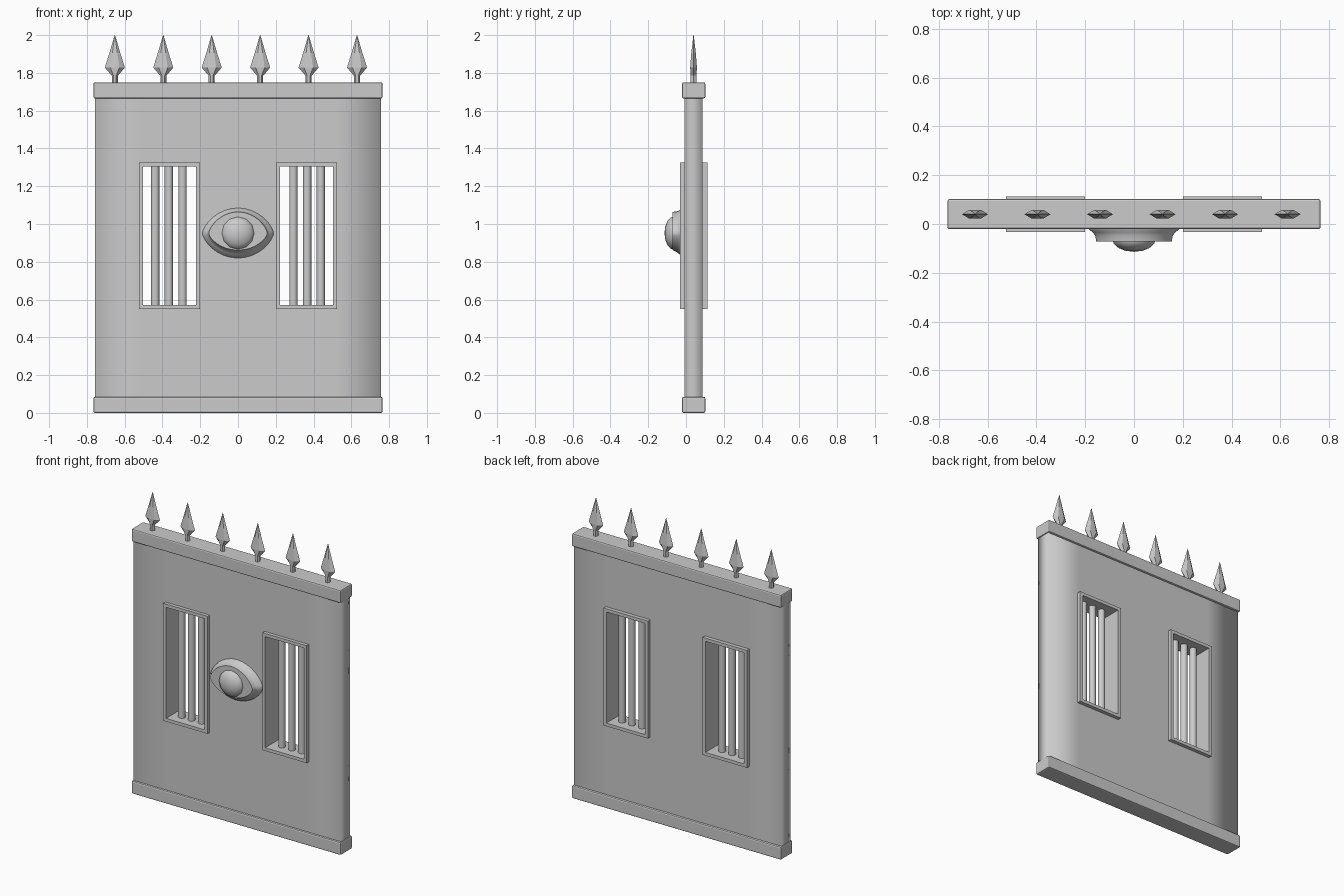
import bpy, bmesh
from math import sin, cos, pi, copysign

if "Cube" in bpy.data.objects:
    bpy.data.objects.remove(bpy.data.objects["Cube"])

YC = 0.04  # mid-plane of the wall


def finish(name, bm, smooth=None):
    bmesh.ops.recalc_face_normals(bm, faces=bm.faces[:])
    me = bpy.data.meshes.new(name)
    bm.to_mesh(me)
    bm.free()
    ob = bpy.data.objects.new(name, me)
    bpy.context.collection.objects.link(ob)
    if smooth:
        bpy.ops.object.select_all(action='DESELECT')
        ob.select_set(True)
        bpy.context.view_layer.objects.active = ob
        bpy.ops.object.shade_smooth_by_angle(angle=smooth)
    return ob


def loft(name, loops, cyclic=False, smooth=None):
    """Skin a list of equally long point loops, capped or joined end to end."""
    bm = bmesh.new()
    rings = [[bm.verts.new(p) for p in loop] for loop in loops]
    n = len(rings[0])
    pairs = list(zip(rings, rings[1:]))
    if cyclic:
        pairs.append((rings[-1], rings[0]))
    for a, b in pairs:
        for i in range(n):
            j = (i + 1) % n
            bm.faces.new((a[i], a[j], b[j], b[i]))
    if not cyclic:
        bm.faces.new(rings[0])
        bm.faces.new(rings[-1])
    return finish(name, bm, smooth)


def rect(x, hx, z, hz, y):
    return [(x + sx * hx, y, z + sz * hz) for sx, sz in ((-1, -1), (1, -1), (1, 1), (-1, 1))]


# Wall panel with two window openings
xs = (-0.758, -0.515, -0.21, 0.21, 0.515, 0.758)
zs = (0.04, 0.56, 1.316, 1.70)
y0, y1 = -0.009, 0.088
bm = bmesh.new()
front, back = ([[bm.verts.new((x, y, z)) for z in zs] for x in xs] for y in (y0, y1))
for i in range(5):
    for k in range(3):
        if k == 1 and i in (1, 3):
            continue
        for g in (front, back):
            bm.faces.new((g[i][k], g[i + 1][k], g[i + 1][k + 1], g[i][k + 1]))
for i in (0, 5):
    for k in range(3):
        bm.faces.new((front[i][k], back[i][k], back[i][k + 1], front[i][k + 1]))
finish("wall_panel", bm, 1.6)

# Bottom and top rails
for name, z in (("bottom_rail", 0.0425), ("top_rail", 1.7075)):
    rail = loft(name, [rect(0, 0.765, z, 0.0425, y) for y in (-0.021, 0.102)])
    bev = rail.modifiers.new("bevel", 'BEVEL')
    bev.width = 0.008
    bev.segments = 2

# Barred windows
for side, s in (("left", -1), ("right", 1)):
    x, z = s * 0.3625, 0.938
    outer, inner = (0.162, 0.388), (0.141, 0.367)
    loops = [rect(x, hx, z, hz, y) for (hx, hz), y in
             ((outer, -0.032), (inner, -0.032), (inner, 0.113), (outer, 0.113))]
    loft(side + "_window_frame", loops, cyclic=True)
    for b in (-1, 0, 1):
        bm = bmesh.new()
        bmesh.ops.create_cone(bm, cap_ends=True, segments=16, radius1=0.022, radius2=0.022, depth=0.75)
        bar = finish(side + "_window_bar", bm, 0.6)
        bar.location = (s * 0.366 + b * 0.0725, YC, z)


# Eye: almond lid flaring into the wall
def almond(y, a, up, down, zc=0.95, n=32):
    pts = []
    for i in range(n):
        t = 2 * pi * i / n
        h = up if sin(t) > 0 else down
        pts.append((a * cos(t), y, zc + copysign(h * abs(sin(t)) ** 1.35, sin(t))))
    return pts


loft("eyelid", [almond(0.0, 0.192, 0.137, 0.133),
                almond(-0.022, 0.185, 0.132, 0.127),
                almond(-0.034, 0.169, 0.123, 0.110),
                almond(-0.048, 0.159, 0.117, 0.100),
                almond(-0.071, 0.155, 0.114, 0.088)], smooth=0.7)

# Eyeball
bm = bmesh.new()
bmesh.ops.create_uvsphere(bm, u_segments=12, v_segments=8, radius=1)
ball = finish("eyeball", bm, 0.9)
ball.rotation_euler = (pi / 2, 0, 0)
ball.scale = (0.089, 0.089, 0.052)
ball.location = (0, -0.062, 0.952)

# Spearheads along the top rail
profile = ((1.735, 0.016, 0.015), (1.785, 0.016, 0.015), (1.828, 0.053, 0.018),
           (1.905, 0.029, 0.012), (2.0, 0.001, 0.001))
for i in range(6):
    x = -0.652 + i * 0.2564
    loops = [[(x + dx * w, YC + dy * t, z) for dx, dy in
              ((1, 0), (0.45, 1), (-0.45, 1), (-1, 0), (-0.45, -1), (0.45, -1))]
             for z, w, t in profile]
    loft("spearhead", loops)
